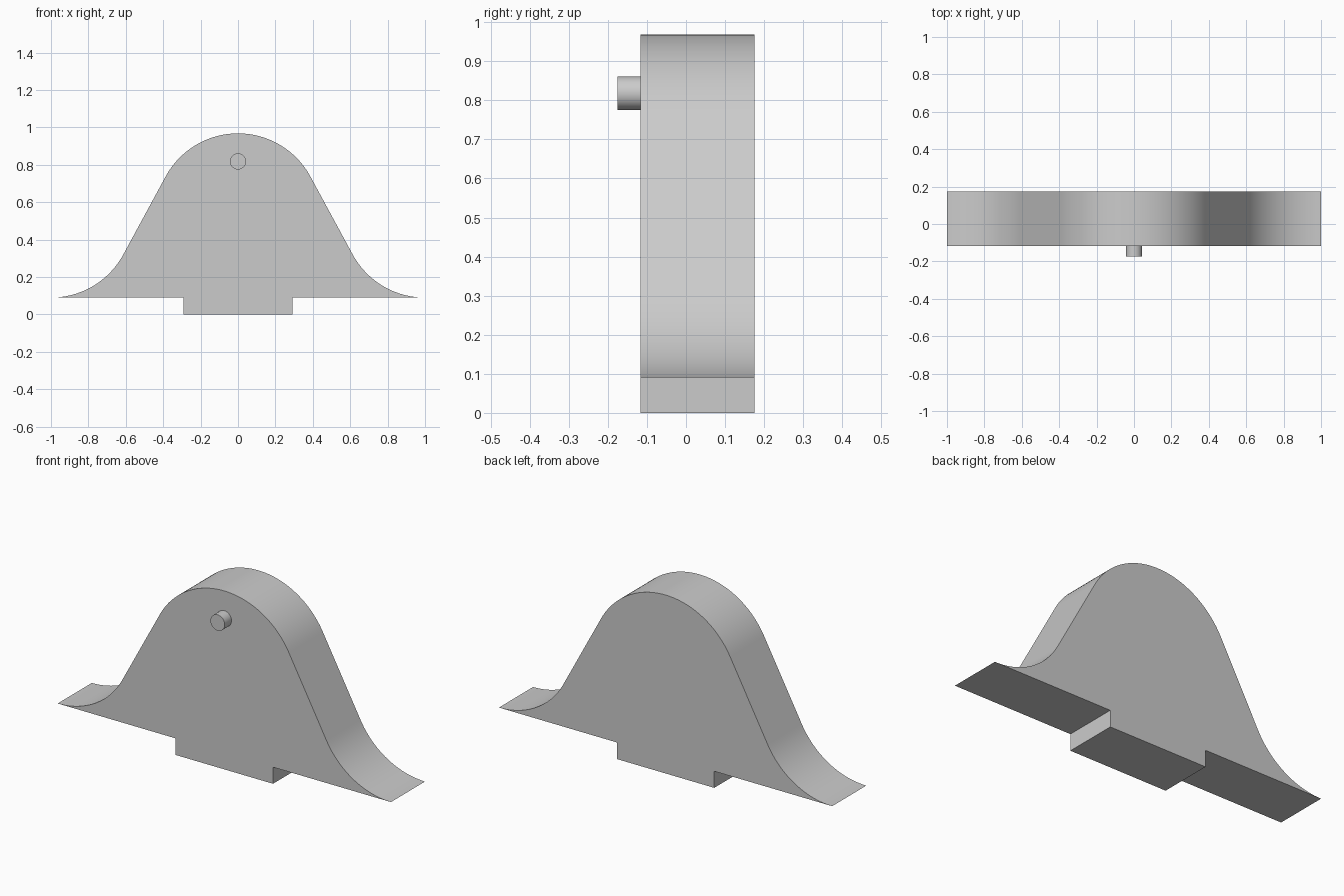
import bpy
import bmesh
from math import sin, cos, pi, radians
from mathutils import Matrix

cube = bpy.data.objects.get("Cube")
if cube:
    bpy.data.objects.remove(cube)

FRONT, BACK = -0.117, 0.175
TOP, LEDGE, TAB = 0.968, 0.09, 0.292
RADIUS, SLOPE, STEPS = 0.44, radians(61.5), 24

grey = bpy.data.materials.new("light grey")
grey.use_nodes = True
colour = (0.6, 0.6, 0.6, 1)
grey.diffuse_color = colour
grey.node_tree.nodes["Principled BSDF"].inputs["Base Color"].default_value = colour


def finish(name, bm):
    """Turn a bmesh into a smooth-shaded object with sharp edges kept."""
    bmesh.ops.recalc_face_normals(bm, faces=bm.faces)
    mesh = bpy.data.meshes.new(name)
    bm.to_mesh(mesh)
    bm.free()
    mesh.materials.append(grey)
    obj = bpy.data.objects.new(name, mesh)
    bpy.context.collection.objects.link(obj)
    bpy.ops.object.select_all(action='DESELECT')
    obj.select_set(True)
    bpy.context.view_layer.objects.active = obj
    bpy.ops.object.shade_smooth_by_angle(angle=radians(30))
    return obj


# Bell outline: domed crown, straight slope, flared foot, mirrored
angles = [SLOPE * i / STEPS for i in range(STEPS + 1)]
crown = [(RADIUS * sin(a), TOP - RADIUS * (1 - cos(a))) for a in angles]
foot = [(1 - RADIUS * sin(a), LEDGE + RADIUS * (1 - cos(a))) for a in reversed(angles)]
half = crown + foot + [(TAB, LEDGE), (TAB, 0)]
outline = half + [(-x, z) for x, z in reversed(half[1:])]

# Body: outline extruded from front to back
bm = bmesh.new()
face = bm.faces.new([bm.verts.new((x, FRONT, z)) for x, z in outline])
result = bmesh.ops.extrude_face_region(bm, geom=[face], use_keep_orig=True)
moved = [v for v in result["geom"] if isinstance(v, bmesh.types.BMVert)]
bmesh.ops.translate(bm, verts=moved, vec=(0, BACK - FRONT, 0))
finish("bell_body", bm)

# Pin: short round peg on the front face
bm = bmesh.new()
pin_front, pin_back = -0.175, FRONT + 0.01
place = Matrix.Translation((0, (pin_front + pin_back) / 2, 0.818)) @ Matrix.Rotation(pi / 2, 4, 'X')
bmesh.ops.create_cone(bm, cap_ends=True, segments=48, radius1=0.043, radius2=0.043,
                      depth=pin_back - pin_front, matrix=place)
finish("front_pin", bm)
